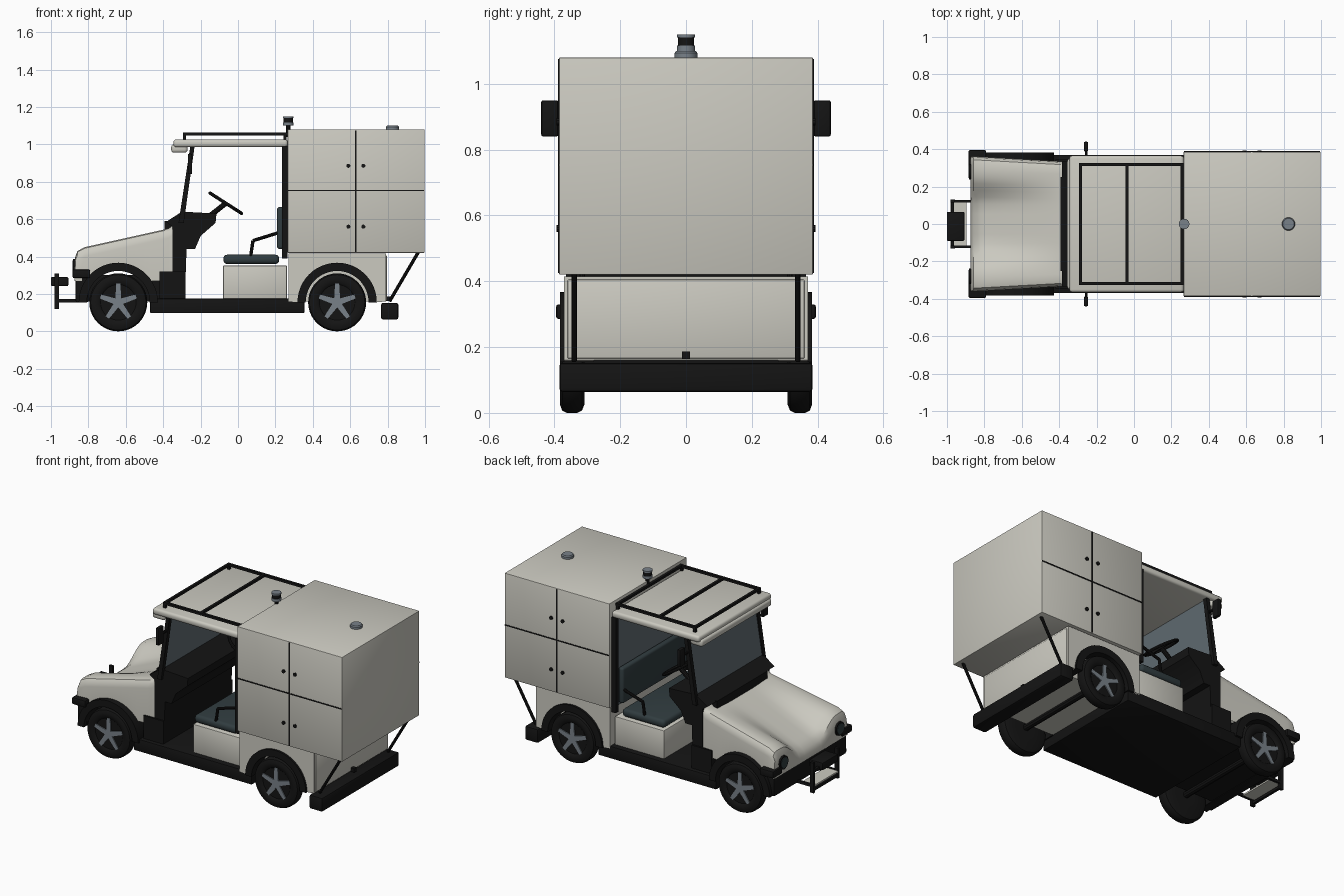
import bpy, bmesh, math
from mathutils import Vector

if "Cube" in bpy.data.objects:
    bpy.data.objects.remove(bpy.data.objects["Cube"])

def mat(name, c):
    m = bpy.data.materials.new(name)
    m.diffuse_color = (*c, 1)
    m.use_nodes = True
    m.node_tree.nodes["Principled BSDF"].inputs["Base Color"].default_value = m.diffuse_color
    return m
PAINT = mat("warm_white_paint", (0.60, 0.59, 0.53))
BLACK = mat("black_trim", (0.007, 0.007, 0.007))
METAL = mat("grey_metal", (0.19, 0.22, 0.25))
SEAT = mat("dark_slate_vinyl", (0.03, 0.045, 0.05))
GLASS = mat("tinted_glass", (0.12, 0.15, 0.17))

def finish(name, bm, m, bevel=0, smooth=True, seg=2):
    if bevel:
        bmesh.ops.bevel(bm, geom=bm.edges[:], offset=bevel, segments=seg, affect='EDGES', profile=0.5)
    bmesh.ops.recalc_face_normals(bm, faces=bm.faces[:])
    me = bpy.data.meshes.new(name)
    bm.to_mesh(me)
    bm.free()
    me.materials.append(m)
    ob = bpy.data.objects.new(name, me)
    bpy.context.collection.objects.link(ob)
    if smooth:
        bpy.ops.object.select_all(action='DESELECT')
        ob.select_set(True)
        bpy.context.view_layer.objects.active = ob
        bpy.ops.object.shade_smooth_by_angle(angle=math.radians(35))
    return ob

def box(name, x, y, z, m, bevel=0, seg=2):
    bm = bmesh.new()
    bmesh.ops.create_cube(bm, size=1)
    for v in bm.verts:
        v.co = Vector([(a + b) / 2 + c * (b - a) for (a, b), c in zip((x, y, z), v.co)])
    return finish(name, bm, m, bevel, bevel > 0, seg)

def prism(name, pts, y0, y1, m, bevel=0):
    bm = bmesh.new()
    f = bm.faces.new([bm.verts.new((x, y0, z)) for x, z in pts])
    r = bmesh.ops.extrude_face_region(bm, geom=[f])
    bmesh.ops.translate(bm, vec=(0, y1 - y0, 0), verts=[g for g in r['geom'] if isinstance(g, bmesh.types.BMVert)])
    return finish(name, bm, m, bevel)

def tube(name, pts, r, m, n=10):
    bm = bmesh.new()
    for a, b in zip(pts, pts[1:]):
        a, b = Vector(a), Vector(b)
        d = b - a
        mx = d.to_track_quat('Z', 'Y').to_matrix().to_4x4()
        mx.translation = (a + b) / 2
        bmesh.ops.create_cone(bm, cap_ends=True, segments=n, radius1=r, radius2=r, depth=d.length, matrix=mx)
    return finish(name, bm, m)

def lathe(name, prof, centre, axis, m, n=40, closed=False):
    """Spin (radius, height) points about the y or z axis."""
    bm = bmesh.new()
    rings = []
    for i in range(n):
        a = 2 * math.pi * i / n
        c, s = math.cos(a), math.sin(a)
        rings.append([bm.verts.new(Vector(centre) + Vector((r * c, h, r * s) if axis == 'y' else (r * c, r * s, h)))
                      for r, h in prof])
    k = len(prof)
    for i in range(n):
        p, q = rings[i], rings[(i + 1) % n]
        for j in range(k if closed else k - 1):
            bm.faces.new((p[j], q[j], q[(j + 1) % k], p[(j + 1) % k]))
    if not closed:
        for j in (0, k - 1):
            bm.faces.new([g[j] for g in rings])
    return finish(name, bm, m)

def arc(cx, cz, r, a0, a1, n=24):
    return [(cx + r * math.cos(math.radians(a0 + (a1 - a0) * i / n)),
             cz + r * math.sin(math.radians(a0 + (a1 - a0) * i / n))) for i in range(n + 1)]

# cargo box, door gaps and knobs
box("cargo_box", (0.265, 0.997), (-0.386, 0.386), (0.42, 1.08), PAINT, 0.004)
for s in (-1, 1):
    y = sorted((s * 0.38, s * 0.389))
    box("door_gap_vertical", (0.626, 0.634), y, (0.425, 1.075), BLACK)
    box("door_gap_horizontal", (0.268, 0.994), y, (0.750, 0.757), BLACK)
    for x in (0.59, 0.67):
        for z in (0.56, 0.885):
            tube("door_knob", [(x, s * 0.38, z), (x, s * 0.394, z)], 0.011, BLACK)

# rear body with wheel arches
FX, RX, WZ = -0.64, 0.53, 0.155
body = [(0.27, 0.16)] + arc(RX, WZ, 0.2, 180, 0) + [(0.79, 0.16), (0.79, 0.415), (0.27, 0.415)]
for s in (-1, 1):
    prism("rear_side_panel", body, s * 0.28, s * 0.37, PAINT)
    tube("rear_strut", [(0.81, s * 0.34, 0.16), (0.965, s * 0.34, 0.425)], 0.009, BLACK)
box("rear_body_core", (0.27, 0.79), (-0.285, 0.285), (0.16, 0.415), PAINT)
box("tail_panel", (0.785, 0.796), (-0.36, 0.36), (0.165, 0.405), PAINT, 0.004)
box("hitch", (0.79, 0.82), (-0.012, 0.012), (0.163, 0.187), BLACK)
box("rear_bumper", (0.765, 0.857), (-0.385, 0.385), (0.064, 0.152), BLACK, 0.01)

# wheels and arch flares
tyre = [(0.06, -0.036), (0.13, -0.037), (0.148, -0.03), (0.155, -0.016), (0.155, 0.016),
        (0.148, 0.03), (0.13, 0.037), (0.105, 0.034), (0.095, 0.026), (0.02, 0.026)]
for s in (-1, 1):
    for x in (FX, RX):
        lathe("wheel", [(r, s * h) for r, h in tyre], (x, s * 0.346, WZ), 'y', BLACK)
        for k in range(5):
            a = math.radians(90 + 72 * k)
            c, sn = math.cos(a), math.sin(a)
            pts = [(0, -0.017), (0.1, -0.011), (0.1, 0.011), (0, 0.017)]
            prism("wheel_spoke", [(x + c * p - sn * q, WZ + sn * p + c * q) for p, q in pts],
                  s * 0.36, s * 0.378, METAL)
        prism("arch_flare", arc(x, WZ, 0.212, 180, 0) + arc(x, WZ, 0.168, 0, 180), s * 0.28, s * 0.383, BLACK)
        tube("axle_half", [(x, 0, WZ), (x, s * 0.33, WZ)], 0.02, BLACK)

# floor and front underbody
box("floor", (-0.47, 0.355), (-0.37, 0.37), (0.097, 0.175), BLACK, 0.006)
box("front_underbody", (-0.86, -0.42), (-0.28, 0.28), (0.16, 0.30), BLACK)
box("front_valance", (-0.868, -0.80), (-0.36, 0.36), (0.155, 0.31), BLACK, 0.008)
box("kick_panel", (-0.42, -0.28), (-0.345, 0.345), (0.17, 0.32), BLACK)
for s in (-1, 1):
    box("corner_bumper", (-0.885, -0.79), sorted((s * 0.30, s * 0.395)), (0.285, 0.33), BLACK, 0.008)

# hood: fenders high at the sides, sunk middle towards the nose
prof = [(-0.87, 0.27), (-0.873, 0.34), (-0.87, 0.40), (-0.858, 0.43), (-0.82, 0.45)]
prof += [(-0.82 + 0.45 * i / 18, 0.45 + 0.10 * i / 18) for i in range(1, 19)] + [(-0.35, 0.567)]
side = [(1, None), (1, -0.05), (0.985, -0.022), (0.95, -0.006), (0.89, 0), (0.8, 0), (0.7, 0), (0.6, 0),
        (0.5, 0), (0.4, 0), (0.3, 0), (0.15, 0)]
cols = [(-f, d) for f, d in side] + [(0, 0)] + side[::-1]
bm = bmesh.new()
grid = []
for x, zf in prof:
    t = max(0, (x + 0.87) / 0.52)
    w = 0.362 - 0.03 * t
    low = 0.27
    if abs(x - FX) < 0.2:
        low = max(low, WZ + math.sqrt(0.2 ** 2 - (x - FX) ** 2))
    row = []
    for f, d in cols:
        u = min(1, max(0, (abs(f) * w - 0.09) / 0.18))
        sink = 0.10 * (1 - t) ** 1.1 * (1 - u * u * (3 - 2 * u))
        z = low if d is None else max(low, zf - sink + d)
        row.append(bm.verts.new((x, f * w, z)))
    grid.append(row)
for a, b in zip(grid, grid[1:]):
    for i in range(len(cols) - 1):
        bm.faces.new((a[i], a[i + 1], b[i + 1], b[i]))
bmesh.ops.remove_doubles(bm, verts=bm.verts[:], dist=0.0005)
finish("hood", bm, PAINT)
for s in (-1, 1):
    tube("headlight", [(-0.85, s * 0.28, 0.345), (-0.882, s * 0.28, 0.345)], 0.042, BLACK, 24)
    tube("headlight_lens", [(-0.87, s * 0.28, 0.345), (-0.885, s * 0.28, 0.345)], 0.033, SEAT, 24)

# front guard with sensor
for s in (-1, 1):
    y = s * 0.122
    box("guard_post", (-0.982, -0.957), (y - 0.008, y + 0.008), (0.12, 0.31), BLACK)
    box("guard_arm", (-0.97, -0.86), (y - 0.007, y + 0.007), (0.155, 0.172), BLACK)
box("guard_upper_bar", (-0.978, -0.962), (-0.125, 0.125), (0.245, 0.262), BLACK)
box("guard_lower_bar", (-0.978, -0.962), (-0.125, 0.125), (0.13, 0.146), BLACK)
box("guard_plate", (-0.982, -0.895), (-0.115, 0.115), (0.158, 0.168), PAINT)
box("front_sensor", (-1.0, -0.907), (-0.09, 0.065), (0.243, 0.29), BLACK, 0.005)

# dashboard and steering
prism("dashboard", [(-0.35, 0.30), (-0.35, 0.56), (-0.385, 0.585), (-0.30, 0.64), (-0.115, 0.63), (-0.12, 0.58),
                    (-0.20, 0.51), (-0.23, 0.44), (-0.275, 0.44), (-0.28, 0.30)], -0.335, 0.335, BLACK)
box("cowl_grille", (-0.393, -0.35), (-0.25, 0.25), (0.53, 0.59), BLACK)
ring = [(0.1 + 0.009 * math.cos(math.radians(45 * i)), 0.009 * math.sin(math.radians(45 * i))) for i in range(8)]
rim = lathe("steering_wheel", ring, (0, 0, 0), 'z', BLACK, 32, True)
bar = box("steering_spoke", (-0.012, 0.012), (-0.1, 0.1), (-0.006, 0.006), BLACK)
for ob in (rim, bar):
    ob.location = (-0.065, 0.16, 0.685)
    ob.rotation_euler = (0, 0.57, 0)
tube("steering_column", [(-0.16, 0.16, 0.61), (-0.065, 0.16, 0.685)], 0.014, BLACK)

# bench seat
box("seat_base", (-0.08, 0.262), (-0.335, 0.335), (0.17, 0.352), PAINT, 0.005)
box("seat_cushion", (-0.078, 0.22), (-0.33, 0.33), (0.36, 0.41), SEAT, 0.02, 3)
box("seat_back", (0.208, 0.245), (-0.33, 0.33), (0.44, 0.665), SEAT, 0.014, 3)
for s in (-1, 1):
    y = s * 0.315
    tube("armrest", [(0.066, y, 0.39), (0.08, y, 0.485), (0.225, y, 0.53)], 0.009, BLACK)

# cabin frame, glass and mirrors
for s in (-1, 1):
    y = s * 0.35
    prism("windscreen_pillar", [(-0.318, 0.58), (-0.290, 0.58), (-0.232, 0.99), (-0.255, 0.99)], s * 0.325, s * 0.352, BLACK)
    box("rear_post", (0.235, 0.265), (y - 0.014, y + 0.014), (0.39, 0.99), BLACK)
    box("mirror", (-0.268, -0.245), sorted((s * 0.388, s * 0.44)), (0.84, 0.95), BLACK, 0.006)
    tube("mirror_arm", [(-0.255, s * 0.34, 0.90), (-0.255, s * 0.40, 0.90)], 0.008, BLACK)
prism("windscreen", [(-0.306, 0.62), (-0.300, 0.62), (-0.242, 0.985), (-0.248, 0.985)], -0.33, 0.33, GLASS)
box("rear_window", (0.25, 0.257), (-0.34, 0.34), (0.42, 0.985), GLASS)

# roof, visor and rack
box("roof", (-0.345, 0.266), (-0.365, 0.365), (0.985, 1.026), PAINT, 0.015, 3)
box("roof_visor", (-0.357, -0.27), (-0.35, 0.35), (0.955, 1.0), PAINT, 0.015, 3)
for s in (-1, 1):
    y = s * 0.318
    box("rack_rail", (-0.295, 0.265), (y - 0.008, y + 0.008), (1.047, 1.062), BLACK)
    for x in (-0.286, 0.252):
        box("rack_foot", (x - 0.008, x + 0.008), (y - 0.008, y + 0.008), (1.02, 1.05), BLACK)
for x in (-0.287, -0.038, 0.256):
    box("rack_crossbar", (x - 0.008, x + 0.008), (-0.325, 0.325), (1.047, 1.062), BLACK)

# roof sensors
tube("scanner_mast", [(0.268, 0, 1.04), (0.268, 0, 1.11)], 0.012, BLACK)
lathe("scanner_base", [(0.028, 1.10), (0.028, 1.117)], (0.268, 0, 0), 'z', METAL)
lathe("scanner_window", [(0.025, 1.115), (0.025, 1.142)], (0.268, 0, 0), 'z', BLACK)
lathe("scanner_cap", [(0.028, 1.14), (0.028, 1.15)], (0.268, 0, 0), 'z', METAL)
lathe("antenna_puck", [(0.035, 1.075), (0.035, 1.093), (0.03, 1.10)], (0.826, 0, 0), 'z', METAL)
